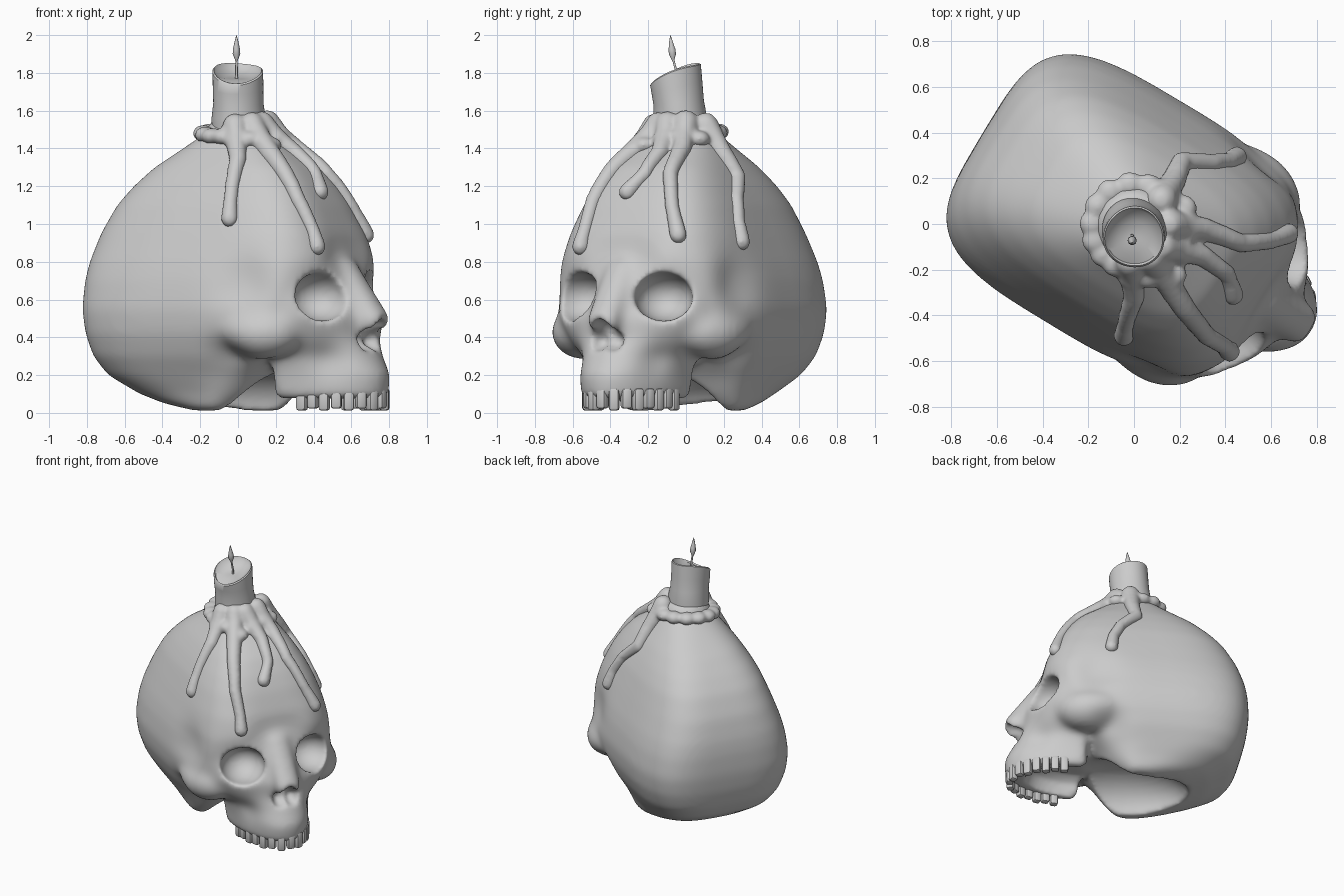
import bpy, bmesh, math
from mathutils import Vector, Matrix
from mathutils.bvhtree import BVHTree

cube = bpy.data.objects.get("Cube")
if cube:
    bpy.data.objects.remove(cube, do_unlink=True)

TURN = Matrix.Rotation(math.radians(-31), 4, 'Z')   # the face looks towards +x -y

grey = bpy.data.materials.new("warm_grey")
grey.use_nodes = True
grey.diffuse_color = (0.6, 0.6, 0.6, 1)
grey.node_tree.nodes["Principled BSDF"].inputs["Base Color"].default_value = (0.6, 0.6, 0.6, 1)


def add_object(name, bm):
    bmesh.ops.recalc_face_normals(bm, faces=bm.faces)
    mesh = bpy.data.meshes.new(name)
    bm.to_mesh(mesh)
    bm.free()
    mesh.materials.append(grey)
    obj = bpy.data.objects.new(name, mesh)
    bpy.context.collection.objects.link(obj)
    return obj


def smooth(obj, angle=50):
    bpy.ops.object.select_all(action='DESELECT')
    obj.select_set(True)
    bpy.context.view_layer.objects.active = obj
    bpy.ops.object.shade_smooth_by_angle(angle=math.radians(angle))


def modifier(obj, kind, **settings):
    m = obj.modifiers.new(kind, kind)
    for key, value in settings.items():
        setattr(m, key, value)


def bridge(bm, rings):
    for a, b in zip(rings, rings[1:]):
        for i in range(len(a)):
            j = (i + 1) % len(a)
            bm.faces.new((a[i], a[j], b[j], b[i]))
    bm.faces.new(rings[0][::-1])
    bm.faces.new(rings[-1])


def superloft(bm, slices, steps=64):
    """Stack of rounded slices: height, back, centre, front, half width, squareness."""
    rings = []
    for z, back, mid, front, width, n in slices:
        ring = []
        for i in range(steps):
            t = 2 * math.pi * i / steps
            c, s = math.cos(t), math.sin(t)
            reach = front - mid if c > 0 else mid - back
            x = mid + reach * math.copysign(abs(c) ** (2 / n), c)
            y = width * math.copysign(abs(s) ** (2 / n), s)
            ring.append(bm.verts.new((x, y, z)))
        rings.append(ring)
    bridge(bm, rings)


def ball(bm, centre, radii, tilt=0, detail=32):
    m = (Matrix.Translation(centre) @ Matrix.Rotation(tilt, 4, 'Z')
         @ Matrix.Diagonal((*radii, 1)))
    bmesh.ops.create_uvsphere(bm, u_segments=detail, v_segments=detail // 2, radius=1, matrix=m)


# Skull: cranium, face and cheekbones merged
bm = bmesh.new()
cranium = [(0.01, -.15, .11, .35, 2.7), (.05, -.36, .17, .375, 2.7), (.1, -.51, .22, .39, 2.9),
           (.2, -.67, .29, .45, 3.3), (.3, -.73, .37, .51, 3.7), (.42, -.76, .53, .555, 3.9),
           (.55, -.775, .62, .57, 4), (.7, -.77, .65, .55, 3.9), (.8, -.755, .66, .525, 3.8),
           (.95, -.71, .64, .475, 3.6), (1.1, -.63, .575, .42, 3.5), (1.2, -.545, .515, .37, 3.4),
           (1.3, -.44, .435, .31, 3.1), (1.4, -.29, .3, .235, 2.7), (1.48, -.175, .2, .18, 2.1),
           (1.56, -.14, .14, .14, 2)]
superloft(bm, [(z, b, b + (f - b) * (.7 if z < .15 else .55), f, w, n) for z, b, f, w, n in cranium])
face = [(.075, .9, .27), (.2, .915, .285), (.3, .86, .31), (.4, .81, .42), (.5, .805, .49),
        (.6, .76, .5), (.75, .7, .485), (.87, .65, .44)]
superloft(bm, [(z, .34, .4, f, w, 2) for z, f, w in face])
for side in (-1, 1):
    ball(bm, (.37, side * .41, .43), (.24, .165, .15), side * -.25)
# nose bridge
for k in range(5):
    t = k / 4
    ball(bm, (.66 + .18 * t, 0, .74 - .25 * t), (.08, .1, .08))
skull = add_object("skull", bm)
modifier(skull, 'REMESH', mode='VOXEL', voxel_size=.02)
modifier(skull, 'SMOOTH', factor=.5, iterations=16)

# Cutters: eye sockets, nose opening, palate, hollow base
cutters = []


def ball_cutter(*args):
    b = bmesh.new()
    ball(b, *args)
    cutters.append(add_object("cutter", b))


for side in (-1, 1):
    ball_cutter((.665, side * .262, .615), (.17, .155, .13), side * .5)
    ball_cutter((.87, side * .045, .385), (.13, .06, .065))
ball_cutter((.88, 0, .42), (.13, .06, .08))
ball_cutter((.12, 0, 0), (.52, .28, .24))
b = bmesh.new()
superloft(b, [(z, .1, .4, .4 + r, r * .55, 2) for z, r in ((-.1, .37), (.1, .36), (.17, .33), (.21, .22))])
cutters.append(add_object("cutter", b))
for c in cutters:
    c.hide_render = True
    modifier(skull, 'BOOLEAN', operation='DIFFERENCE', object=c, solver='EXACT')
modifier(skull, 'REMESH', mode='VOXEL', voxel_size=.016)
modifier(skull, 'SMOOTH', factor=.5, iterations=10)

deps = bpy.context.evaluated_depsgraph_get()
baked = bpy.data.meshes.new_from_object(skull.evaluated_get(deps))
skull.modifiers.clear()
skull.data = baked
for c in cutters:
    bpy.data.objects.remove(c, do_unlink=True)

# Soft sculpting: centre, radius, push (mirrored across the face)
pushes = [((.36, .56, .68), .16, (0, -.045, 0)), ((.25, .5, .3), .12, (0, -.04, .01)),
          ((.62, .25, .82), .12, (.02, 0, 0)), ((.72, .26, .28), .1, (-.02, -.015, 0))]
for v in baked.vertices:
    move = Vector()
    for centre, radius, push in pushes:
        for side in (-1, 1):
            flip = Vector((1, side, 1))
            d = (v.co - Vector(centre) * flip).length / radius
            move += Vector(push) * flip * math.exp(-d * d)
    v.co += move
baked.transform(TURN)
baked.materials.clear()
baked.materials.append(grey)
smooth(skull, 60)

# Teeth: rounded blocks spaced evenly along an elliptical arch
arch = [Vector((.47 + .405 * math.cos(t), .01 + .235 * math.sin(t), 0))
        for t in (math.radians(-82 + 164 * i / 400) for i in range(401))]
lengths = [0]
for p, q in zip(arch, arch[1:]):
    lengths.append(lengths[-1] + (q - p).length)
COUNT = 15
for k in range(COUNT):
    goal = lengths[-1] * k / (COUNT - 1)
    i = min(range(1, 400), key=lambda n: abs(lengths[n] - goal))
    along = arch[i + 1] - arch[i - 1]
    lift = .012 + .01 * (k % 2)
    bm = bmesh.new()
    bmesh.ops.create_cube(bm, size=1, matrix=Matrix.Diagonal((.056, .052, .13 - lift, 1)))
    bmesh.ops.bevel(bm, geom=bm.edges[:], offset=.015, segments=2, affect='EDGES', profile=.5)
    place = Matrix.Translation(arch[i] + Vector((0, 0, .065 + lift / 2)))
    bm.transform(TURN @ place @ Matrix.Rotation(math.atan2(along.y, along.x), 4, 'Z'))
    smooth(add_object(f"tooth_{k + 1}", bm), 40)

# Wax: drips and pool laid on the skull as overlapping beads, melted into one mass
tree = BVHTree.FromPolygons([v.co for v in baked.vertices], [p.vertices for p in baked.polygons])
drips = [[(.1, .08, 1.5), (.18, .2, 1.38), (.22, .29, 1.26), (.33, .25, 1.12), (.4, .25, 1.0), (.44, .28, .9)],
         [(.12, 0, 1.5), (.3, -.02, 1.4), (.45, -.08, 1.25), (.58, -.07, 1.08), (.65, -.04, .93)],
         [(.1, -.08, 1.5), (.3, -.14, 1.38), (.41, -.22, 1.27), (.45, -.32, 1.18)],
         [(.06, -.12, 1.5), (.2, -.33, 1.3), (.3, -.46, 1.1), (.39, -.53, .96), (.42, -.56, .88)],
         [(-.01, -.14, 1.5), (0, -.32, 1.34), (-.04, -.43, 1.2), (-.06, -.52, 1.04)]]
bm = bmesh.new()
for path in drips:
    path = [Vector(p) for p in path]
    beads = [p.lerp(q, s / 10) for p, q in zip(path, path[1:]) for s in range(10)] + [path[-1]]
    for n, p in enumerate(beads):
        t = n / (len(beads) - 1)
        r = .04 + .03 * (1 - t) ** 3 + .008 * max(0, t - .8) / .2
        ball(bm, tree.find_nearest(p)[0], (r, r, r), 0, 12)
for k in range(15):
    a = 2 * math.pi * k / 15
    r = .16 + .06 * max(0, math.cos(a + .5)) * (1 + k % 2)
    spot = tree.find_nearest(Vector((r * math.cos(a), -.03 + r * math.sin(a), 1.49 - r / 5)))[0]
    ball(bm, spot, (.06, .06, .045), a, 16)
wax = add_object("wax_drips", bm)
modifier(wax, 'REMESH', mode='VOXEL', voxel_size=.011, use_smooth_shade=True)
modifier(wax, 'SMOOTH', factor=.5, iterations=12)

# Candle: leaning stub with a slanted rim and a shallow bowl
bm = bmesh.new()
rings = []
for radius, height, slant, lean in ((.14, 1.5, 0, 0), (.143, 1.56, 0, 0), (.133, 1.64, .1, -.01),
                                    (.134, 1.72, .25, -.02), (.134, 1.8, .42, -.028),
                                    (.127, 1.807, .42, -.028), (.118, 1.79, .38, -.028),
                                    (.07, 1.775, .25, -.028), (.02, 1.77, .1, -.028)):
    ring = []
    for i in range(48):
        a = 2 * math.pi * i / 48
        r = radius * (1 + .02 * math.sin(3 * a + height * 9))
        y = r * math.sin(a)
        wave = .012 * math.sin(2 * a + 2) * (slant > .3)
        ring.append(bm.verts.new((r * math.cos(a), y - .03 + lean, height + slant * y + wave)))
    rings.append(ring)
bridge(bm, rings)
smooth(add_object("candle", bm), 45)

# Wick and flame
for name, profile in (("wick", ((.008, 1.75, -.05), (.007, 1.81, -.052), (.006, 1.88, -.07))),
                      ("flame", ((.004, 1.86, -.068), (.02, 1.9, -.072), (.019, 1.925, -.074),
                                 (.009, 1.97, -.08), (.001, 2.0, -.082)))):
    bm = bmesh.new()
    bridge(bm, [[bm.verts.new((-.008 + r * math.cos(i * math.pi / 5), y + r * math.sin(i * math.pi / 5), z))
                 for i in range(10)] for r, z, y in profile])
    smooth(add_object(name, bm))
